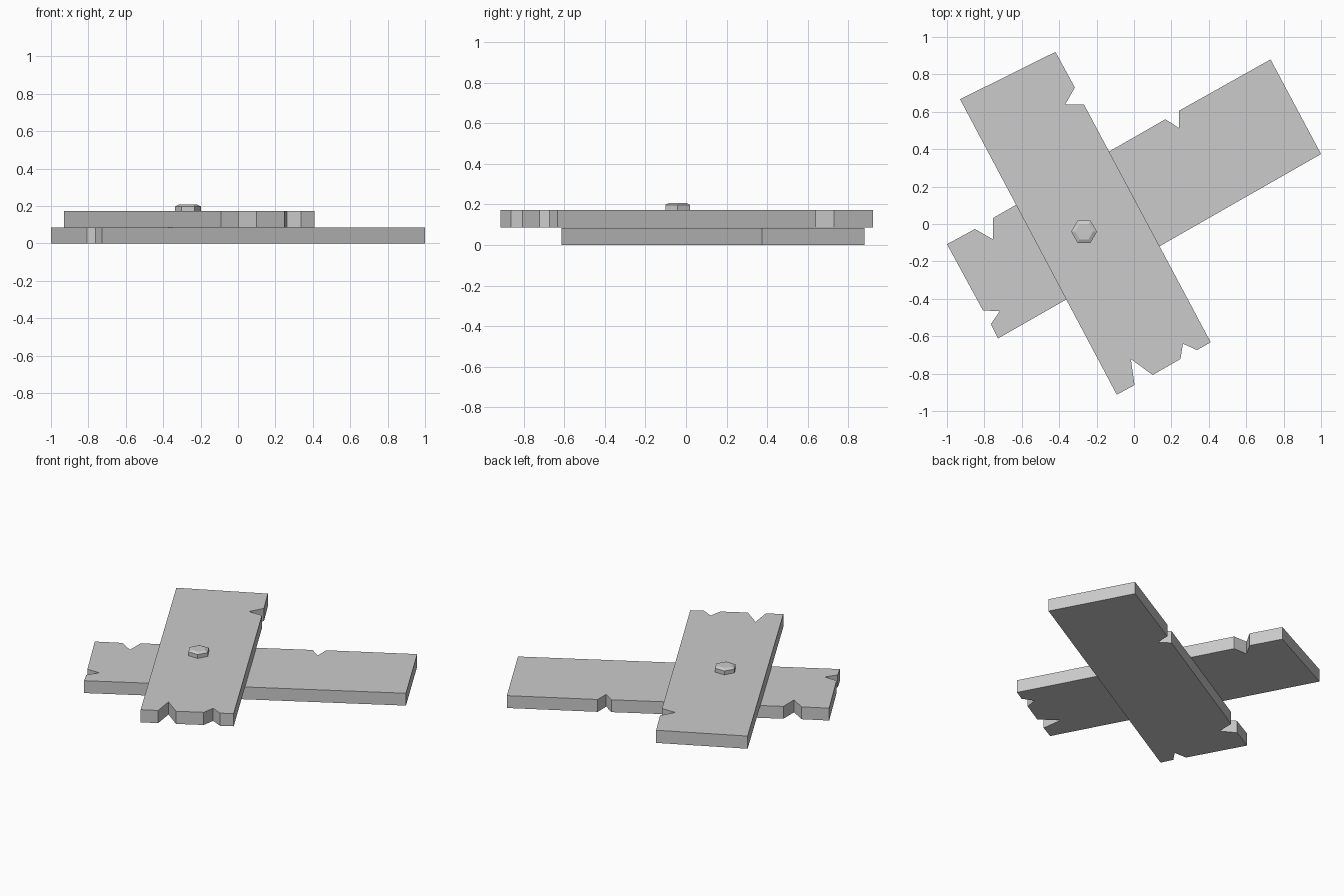
import bpy, bmesh
from math import cos, sin, pi

if "Cube" in bpy.data.objects:
    bpy.data.objects.remove(bpy.data.objects["Cube"])


def loft(name, rings):
    """Closed solid skinned through matching rings of 3D points."""
    bm = bmesh.new()
    loops = [[bm.verts.new(p) for p in ring] for ring in rings]
    n = len(loops[0])
    bm.faces.new(loops[0][::-1])
    bm.faces.new(loops[-1])
    for a, b in zip(loops, loops[1:]):
        for i in range(n):
            j = (i + 1) % n
            bm.faces.new((a[i], a[j], b[j], b[i]))
    bmesh.ops.recalc_face_normals(bm, faces=bm.faces)
    mesh = bpy.data.meshes.new(name)
    bm.to_mesh(mesh)
    bm.free()
    obj = bpy.data.objects.new(name, mesh)
    bpy.context.collection.objects.link(obj)
    return obj


def plank(name, outline, z0, z1):
    return loft(name, [[(x, y, z) for x, y in outline] for z in (z0, z1)])


# Lower plank, with splintered left end and notched back edge
plank("lower_plank", [
    (0.73, 0.88), (0.24, 0.605), (0.24, 0.513), (0.168, 0.56),
    (-0.754, 0.032), (-0.754, -0.082), (-0.85, -0.027), (-1.0, -0.108),
    (-0.807, -0.463), (-0.717, -0.465), (-0.765, -0.535), (-0.727, -0.612),
    (1.0, 0.374)], 0.0, 0.084)

# Upper plank, crossing over it, with splintered front end
plank("upper_plank", [
    (-0.93, 0.667), (-0.42, 0.92), (-0.316, 0.73), (-0.367, 0.64),
    (-0.268, 0.64), (0.41, -0.632), (0.337, -0.674), (0.262, -0.64),
    (0.248, -0.722), (0.10, -0.807), (-0.017, -0.722), (0.003, -0.861),
    (-0.092, -0.913)], 0.086, 0.172)

# Hexagonal bolt head with a chamfered top
loft("bolt_head", [
    [(-0.267 + r * cos(i * pi / 3), -0.041 + r * sin(i * pi / 3), z) for i in range(6)]
    for r, z in ((0.069, 0.165), (0.069, 0.198), (0.047, 0.208))])
